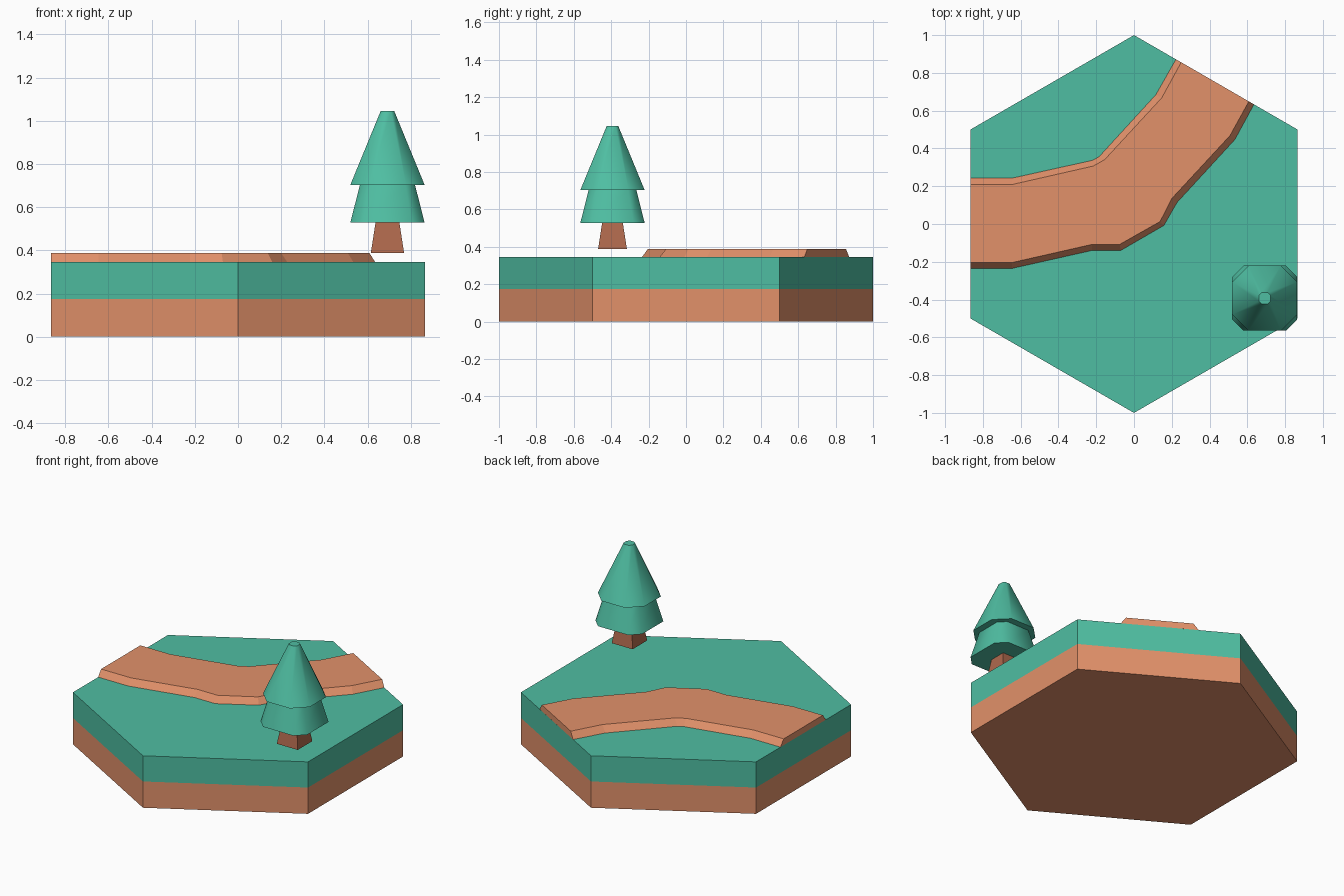
import bpy, bmesh, math

if "Cube" in bpy.data.objects:
    bpy.data.objects.remove(bpy.data.objects["Cube"])


def material(name, rgb):
    m = bpy.data.materials.new(name)
    lin = [(c / 255 / 12.92) if c < 11 else ((c / 255 + 0.055) / 1.055) ** 2.4 for c in rgb]
    m.diffuse_color = (*lin, 1)
    m.use_nodes = True
    m.node_tree.nodes["Principled BSDF"].inputs["Base Color"].default_value = m.diffuse_color
    return m


GRASS = material("grass green", (79, 190, 162))
DIRT = material("dirt tan", (226, 145, 106))
BARK = material("bark brown", (175, 105, 77))


def loft(name, rings, mats, cap_bottom=True):
    """Join rings of equal point count (bottom to top) into a closed solid."""
    bm = bmesh.new()
    loops = [[bm.verts.new(p) for p in ring] for ring in rings]
    n = len(loops[0])
    for level, (a, b) in enumerate(zip(loops, loops[1:])):
        for i in range(n):
            j = (i + 1) % n
            f = bm.faces.new((a[i], a[j], b[j], b[i]))
            f.material_index = min(level, len(mats) - 1)
    if cap_bottom:
        bm.faces.new(loops[0][::-1]).material_index = 0
    bm.faces.new(loops[-1]).material_index = len(mats) - 1
    me = bpy.data.meshes.new(name)
    bm.to_mesh(me)
    bm.free()
    for m in mats:
        me.materials.append(m)
    ob = bpy.data.objects.new(name, me)
    bpy.context.collection.objects.link(ob)
    return ob


# Hexagonal ground: dirt layer below, grass layer above
TOP = 0.346
hexagon = [(math.cos(math.radians(30 + 60 * i)), math.sin(math.radians(30 + 60 * i)))
           for i in range(6)]
loft("ground", [[(x, y, z) for x, y in hexagon] for z in (0, 0.175, TOP)], [DIRT, GRASS])

# Raised winding path with bevelled banks, south bank then north bank
south_low = [(-.866, -.235), (-.645, -.235), (-.222, -.14), (-.07, -.14),
             (.158, -.008), (.228, .114), (.534, .447), (.635, .633)]
south_top = [(-.866, -.204), (-.645, -.204), (-.222, -.108), (-.076, -.108),
             (.138, .013), (.2, .135), (.508, .468), (.608, .649)]
north_low = [(.222, .872), (.116, .685), (-.185, .356), (-.22, .337),
             (-.645, .243), (-.866, .243)]
north_top = [(.25, .856), (.147, .668), (-.155, .341), (-.215, .307),
             (-.645, .209), (-.866, .209)]
loft("path", [[(x, y, TOP) for x, y in south_low + north_low],
              [(x, y, 0.388) for x, y in south_top + north_top]], [DIRT], cap_bottom=False)

# Tree
TX, TY = 0.692, -0.393


def square(h, z):
    return [(TX + sx * h, TY + sy * h, z) for sx, sy in ((-1, -1), (1, -1), (1, 1), (-1, 1))]


def octagon(h, flat, z):
    """Square of half width h with cut corners; flat = half side / h."""
    c = h * flat
    pts = [(h, -c), (h, c), (c, h), (-c, h), (-h, c), (-h, -c), (-c, -h), (c, -h)]
    return [(TX + x, TY + y, z) for x, y in pts]


loft("tree_trunk", [square(0.077, 0.388), square(0.055, 0.53)], [BARK])
tiers = [
    loft("lower_foliage", [octagon(0.172, 0.65, 0.528), octagon(0.127, 0.65, 0.705)], [GRASS]),
    loft("upper_foliage", [octagon(0.172, 0.5, 0.703), octagon(0.031, 0.5, 1.046)], [GRASS]),
]
bpy.ops.object.select_all(action='DESELECT')
for t in tiers:
    t.select_set(True)
bpy.context.view_layer.objects.active = tiers[0]
bpy.ops.object.shade_smooth_by_angle(angle=math.radians(55))
